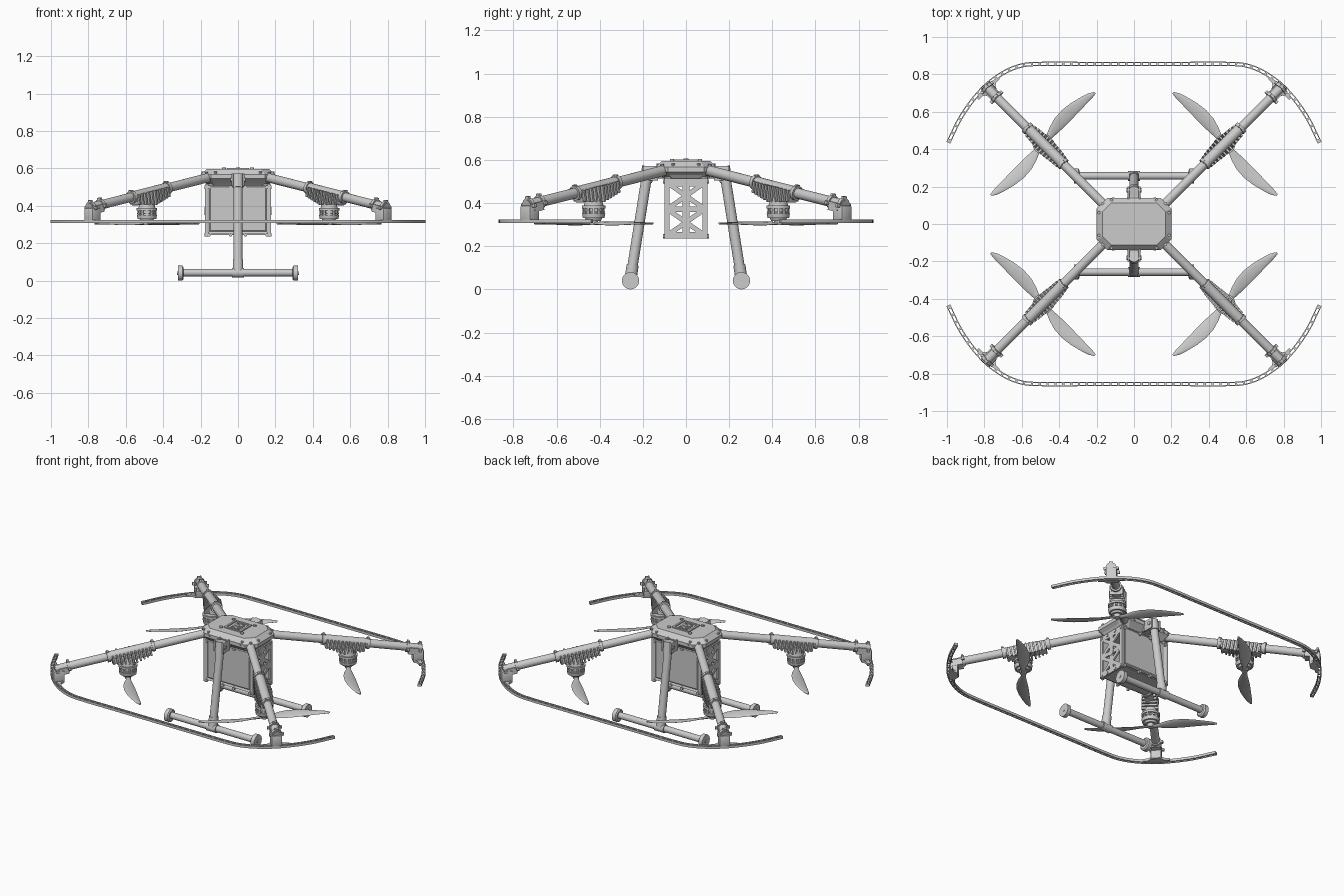
import bpy, bmesh, math
from mathutils import Matrix, Vector as V

if "Cube" in bpy.data.objects:
    bpy.data.objects.remove(bpy.data.objects["Cube"])

I = Matrix.Identity(4)

def finish(bm, name, mirror="", angle=35):
    bmesh.ops.recalc_face_normals(bm, faces=bm.faces[:])
    me = bpy.data.meshes.new(name)
    bm.to_mesh(me)
    bm.free()
    ob = bpy.data.objects.new(name, me)
    bpy.context.collection.objects.link(ob)
    if mirror:
        m = ob.modifiers.new("mirror", 'MIRROR')
        m.use_axis = ('x' in mirror, 'y' in mirror, False)
        m.use_mirror_merge = False
    bpy.ops.object.select_all(action='DESELECT')
    bpy.context.view_layer.objects.active = ob
    ob.select_set(True)
    bpy.ops.object.shade_smooth_by_angle(angle=math.radians(angle))
    return ob

def box(bm, lo, hi, M=I, bevel=0):
    lo, hi = V(lo), V(hi)
    r = bmesh.ops.create_cube(bm, size=1, matrix=M @ Matrix.Translation((lo + hi) / 2) @ Matrix.Diagonal((*(hi - lo), 1)))
    if bevel:
        es = list({e for v in r['verts'] for e in v.link_edges})
        bmesh.ops.bevel(bm, geom=es, offset=bevel, segments=2, affect='EDGES', profile=0.5)

def cyl(bm, a, b, r, r2=None, n=24, M=I):
    a, b = M @ V(a), M @ V(b)
    d = b - a
    T = Matrix.Translation((a + b) / 2) @ d.to_track_quat('Z', 'Y').to_matrix().to_4x4()
    bmesh.ops.create_cone(bm, cap_ends=True, segments=n, radius1=r, radius2=r if r2 is None else r2, depth=d.length, matrix=T)

def loft(bm, rings):
    vs = [[bm.verts.new(p) for p in r] for r in rings]
    n = len(vs[0])
    for a, b in zip(vs, vs[1:]):
        for i in range(n):
            bm.faces.new((a[i], a[(i + 1) % n], b[(i + 1) % n], b[i]))
    bm.faces.new(vs[0])
    bm.faces.new(vs[-1])

def bar(bm, a, b, w, t):
    # flat strip in a yz plane between two points
    d = b - a
    M = Matrix.Translation((a + b) / 2) @ Matrix.Rotation(math.atan2(d.z, d.y), 4, 'X')
    box(bm, (-t / 2, -d.length / 2, -w / 2), (t / 2, d.length / 2, w / 2), M)

def octagon(x, y, c, z):
    return [(x, y - c, z), (x - c, y, z), (c - x, y, z), (-x, y - c, z),
            (-x, c - y, z), (c - x, -y, z), (x - c, -y, z), (x, c - y, z)]

# central hub shell
bm = bmesh.new()
loft(bm, [octagon(.165, .10, .04, .51), octagon(.18, .12, .045, .53), octagon(.2, .138, .055, .545),
          octagon(.2, .138, .055, .568), octagon(.168, .112, .045, .596)])
finish(bm, "hub_shell", angle=15)

# hub bolts
bm = bmesh.new()
cyl(bm, (.075, .065, .585), (.075, .065, .604), .01, n=12)
for x in (.03, .11):
    cyl(bm, (x, .13, .557), (x, .143, .557), .007, n=10)
for p in [(.187, .06, .568), (.168, .11, .566), (.12, .128, .568)]:
    cyl(bm, p, V(p) + V((0, 0, .015)), .008, n=10)
finish(bm, "hub_bolts", "xy")

# positioning module on the top
bm = bmesh.new()
for s in (-1, 1):
    box(bm, (-.06, s * .052 - .006, .58), (.06, s * .052 + .006, .603))
    box(bm, (s * .054 - .006, -.05, .58), (s * .054 + .006, .05, .603))
    box(bm, (s * .018 - .004, -.03, .58), (s * .018 + .004, .03, .603))
box(bm, (-.03, -.03, .58), (.03, .03, .6))
cyl(bm, (0, 0, .59), (0, 0, .606), .012, n=16)
finish(bm, "top_module")

# battery box: framed front and back panels, base and posts
bm = bmesh.new()
box(bm, (-.165, -.1, .25), (.165, -.085, .52))
bm.faces.ensure_lookup_table()
for off, dep in ((.018, -.006), (.008, .004)):
    f = min(bm.faces, key=lambda f: f.calc_center_median().y + (0 if f.calc_area() > .03 else 1))
    bmesh.ops.inset_region(bm, faces=[f], thickness=off, depth=dep)
finish(bm, "battery_panel", "y", 20)
bm = bmesh.new()
box(bm, (-.165, -.09, .245), (.165, .09, .262))
box(bm, (-.165, -.09, .49), (.165, .09, .52))
finish(bm, "battery_base_and_lid")
bm = bmesh.new()
for z in (.246, .50):
    for x in (.04, .155):
        cyl(bm, (x, .09, z), (x, .106, z), .01, n=12)
    for y in (.035, .085):
        cyl(bm, (.16, y, z), (.18, y, z), .01, n=12)
finish(bm, "battery_bolts", "xy")

# side truss plates of the battery box
bm = bmesh.new()
P = lambda y, z: V((.17, y, z))
zs = (.25, .372, .495)
for s in (-1, 1):
    bar(bm, P(s * .088, .237), P(s * .088, .515), .024, .012)
for z, w in zip(zs, (.03, .026, .036)):
    bar(bm, P(-.098, z), P(.098, z), w, .0116)
for z0, z1 in zip(zs, zs[1:]):
    bar(bm, P(-.088, z0), P(.088, z1), .022, .011)
    bar(bm, P(-.088, z1), P(.088, z0), .022, .0106)
bar(bm, P(0, .24), P(0, .51), .032, .0112)
cyl(bm, (.162, 0, .372), (.178, 0, .372), .022)
finish(bm, "battery_side_plate", "x")

# arm frame: local x runs along the arm, local z up
p0 = V((.151, .094, .553))
ax = V((1, 1, -.254)).normalized()
side = V((-1, 1, 0)).normalized()
up = ax.cross(side)
A = Matrix.Translation(p0) @ Matrix((ax, side, up)).transposed().to_4x4()

bm = bmesh.new()
cyl(bm, (-.06, 0, 0), (.925, 0, 0), .0245, n=32, M=A)
finish(bm, "arm_tube", "xy")

# motor mount sleeve with cooling fins
bm = bmesh.new()
cyl(bm, (.335, 0, 0), (.60, 0, 0), .029, n=32, M=A)
for s in (.33, .60):
    cyl(bm, (s - .009, 0, 0), (s + .009, 0, 0), .034, n=32, M=A)
    box(bm, (s - .007, -.014, .02), (s + .007, .014, .038), A, .003)
box(bm, (.35, -.026, -.048), (.585, .026, 0), A, .004)
for i in range(11):
    s = .352 + i * .0225
    k = abs(i - 5) / 5
    h = .066 - .022 * k
    w = .05 - .012 * k
    box(bm, (s - .005, -w, -h), (s + .005, w, .01), A)
finish(bm, "finned_motor_mount", "xy")

# motor under the arm
mx, my = .487, .428
bm = bmesh.new()
for z0, z1, r, r2 in [(.44, .385, .034, .046), (.388, .374, .055, .055), (.376, .35, .044, .044),
                      (.362, .356, .052, .052), (.352, .33, .054, .05), (.331, .318, .04, .034), (.32, .298, .022, .018)]:
    cyl(bm, (mx, my, z0), (mx, my, z1), r, r2, 32)
for i in range(12):
    M = Matrix.Translation((mx, my, 0)) @ Matrix.Rotation(i * math.pi / 6, 4, 'Z')
    box(bm, (.04, -.005, .348), (.051, .005, .378), M)
finish(bm, "motor", "xy")

# two-blade propeller: radius, width, sweep, pitch in degrees
stations = [(.015, .026, 0, 6), (.045, .032, .004, 16), (.09, .055, .012, 17), (.14, .071, .018, 14), (.2, .074, .02, 11),
            (.26, .064, .017, 8), (.32, .047, .010, 6), (.365, .031, .003, 5), (.39, .011, -.003, 4)]
bm = bmesh.new()
for k in (1, -1):
    u = V((-1, 1, 0)).normalized() * k
    v = V((1, 1, 0)).normalized() * k
    rings = []
    for r, w, o, p in stations:
        p = math.radians(p)
        t = .0045 if r > .05 else .007
        ring = []
        for j in range(10):
            c, h = math.cos(j * math.pi / 5) * w / 2, math.sin(j * math.pi / 5) * t
            ring.append(V((mx, my, .306)) + u * r + v * (o + c * math.cos(p) - h * math.sin(p))
                        + V((0, 0, c * math.sin(p) + h * math.cos(p))))
        rings.append(ring)
    loft(bm, rings)
finish(bm, "propeller", "xy", 60)

# clamp and guard bracket at the arm tip
bm = bmesh.new()
for s in (.84, .912):
    cyl(bm, (s - .009, 0, 0), (s + .009, 0, 0), .032, n=24, M=A)
    box(bm, (s - .008, -.044, -.012), (s + .008, .044, .006), A, .002)
    box(bm, (s - .007, -.012, .02), (s + .007, .012, .04), A, .002)
box(bm, (.845, -.03, -.035), (.907, .03, .006), A)
B = Matrix.Translation((.78, .726, 0)) @ Matrix.Rotation(math.pi / 4, 4, 'Z')
box(bm, (-.036, -.031, .312), (.028, .031, .388), B, .004)
web = [(-.03, -.03), (-.018, -.038), (-.01, -.05), (-.008, -.08), (.002, -.08), (.013, -.04), (.019, 0),
       (.013, .04), (.002, .08), (-.008, .08), (-.01, .05), (-.018, .038), (-.03, .03)]
loft(bm, [[B @ V((x, y, z)) for x, y in web] for z in (.31, .325)])
finish(bm, "arm_tip_clamp", "xy")

# ladder-style propeller guard (one quarter, mirrored)
ctrl = [(0, .856), (.25, .856), (.5, .856), (.61, .845), (.715, .798), (.82, .712), (.92, .58), (.992, .437)]
ctrl = [V((x, y, 0)) for x, y in ctrl]
ext = [ctrl[0] * 2 - ctrl[1]] + ctrl + [ctrl[-1] * 2 - ctrl[-2]]
path = []
for a, b, c, d in zip(ext, ext[1:], ext[2:], ext[3:]):
    for i in range(6):
        t = i / 6
        path.append(.5 * (2 * b + (c - a) * t + (2 * a - 5 * b + 4 * c - d) * t * t + (3 * b - a - 3 * c + d) * t ** 3))
path.append(ctrl[-1])
tang = [(path[min(i + 1, len(path) - 1)] - path[max(i - 1, 0)]).normalized() for i in range(len(path))]
tang[0] = V((1, 0, 0))
bm = bmesh.new()
for o in (-.0085, .0085):
    rings = []
    for p, t in zip(path, tang):
        n = V((-t.y, t.x, 0))
        rings.append([p + n * (o + a) + V((0, 0, z)) for a, z in
                      ((-.0028, .308), (.0028, .308), (.0028, .324), (-.0028, .324))])
    loft(bm, rings)
run, nxt = 0, 0.0
for a, b in zip(path, path[1:]):
    L = (b - a).length
    while nxt <= run + L:
        q = a.lerp(b, (nxt - run) / L)
        M = Matrix.Translation(q) @ Matrix.Rotation(math.atan2((b - a).y, (b - a).x), 4, 'Z')
        box(bm, (-.006, -.009, .31), (.006, .009, .322), M)
        nxt += .042
    run += L
M = Matrix.Translation(ctrl[-1]) @ Matrix.Rotation(math.atan2(tang[-1].y, tang[-1].x), 4, 'Z')
box(bm, (-.01, -.0113, .308), (.002, .0113, .324), M)
finish(bm, "propeller_guard", "xy")

# landing gear strut with joints
top, bot = V((0, .175, .565)), V((0, .257, .05))
bm = bmesh.new()
cyl(bm, top, bot, .024, n=32)
cyl(bm, top.lerp(bot, -.01), top.lerp(bot, .13), .029, n=32)
cyl(bm, top.lerp(bot, .88), bot, .028, n=32)
finish(bm, "landing_strut", "y")
bm = bmesh.new()
box(bm, (-.03, .09, .515), (.03, .172, .56), I, .005)
for s in (-1, 1):
    box(bm, (s * .03 - .005, .13, .505), (s * .03 + .005, .2, .572), I, .002)
cyl(bm, (-.04, .18, .54), (.04, .18, .54), .012, n=16)
finish(bm, "strut_bracket", "y")

# skid tube, tee joint and round end feet
bm = bmesh.new()
cyl(bm, (-.31, .257, .043), (.31, .257, .043), .02, n=32)
cyl(bm, (-.033, .257, .043), (.033, .257, .043), .026, n=32)
finish(bm, "landing_skid", "y")
bm = bmesh.new()
cyl(bm, (.292, .257, .04), (.298, .257, .04), .032, .04, 32)
cyl(bm, (.298, .257, .04), (.322, .257, .04), .04, n=32)
cyl(bm, (.322, .257, .04), (.325, .257, .04), .01, n=16)
finish(bm, "skid_foot", "xy")
